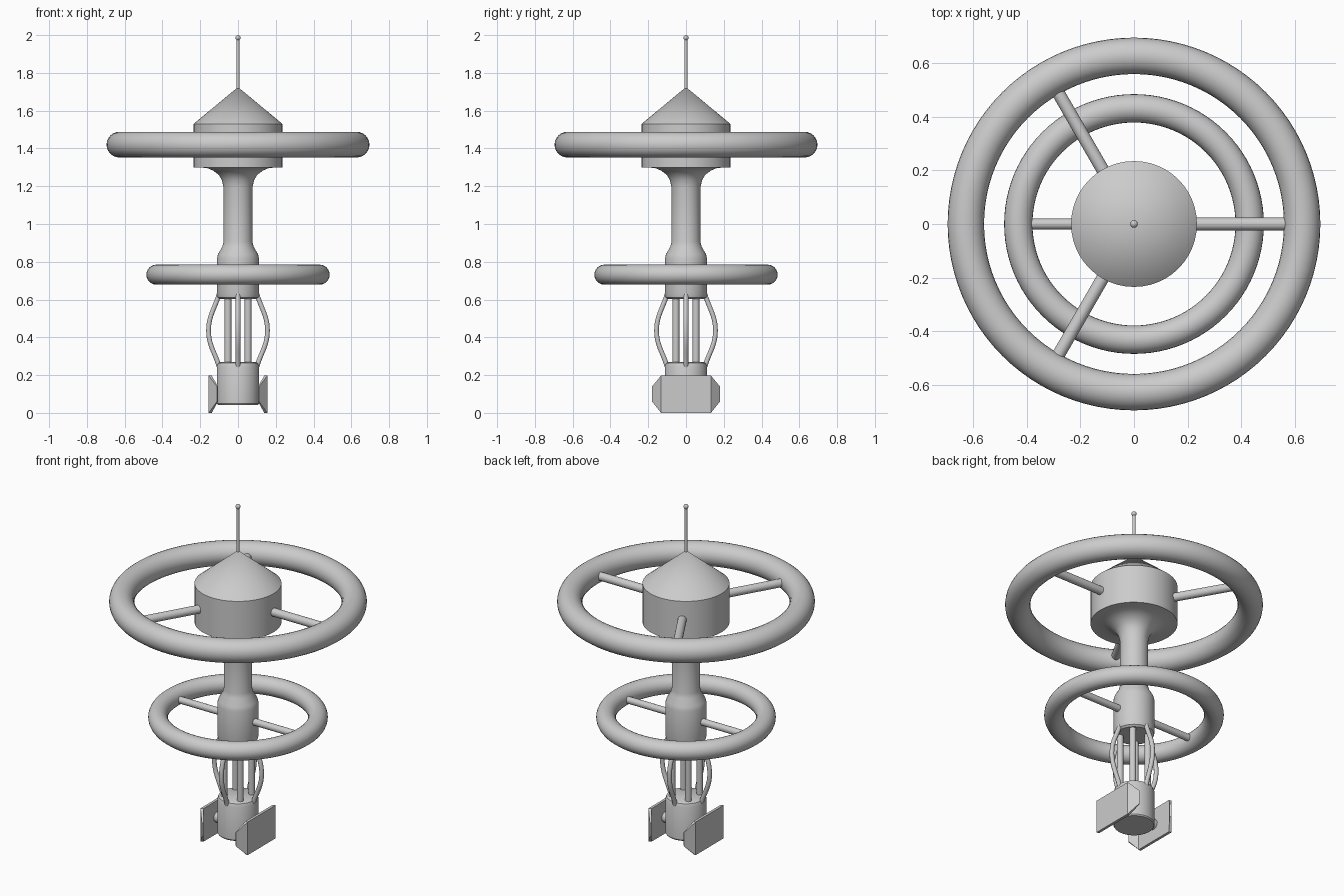
import bpy, bmesh
from math import cos, sin, pi, radians
from mathutils import Vector

if "Cube" in bpy.data.objects:
    bpy.data.objects.remove(bpy.data.objects["Cube"])


def finish(obj, name, angle=35):
    obj.name = name
    bpy.ops.object.select_all(action='DESELECT')
    obj.select_set(True)
    bpy.context.view_layer.objects.active = obj
    bpy.ops.object.shade_smooth_by_angle(angle=radians(angle))
    return obj


def from_bmesh(bm, name):
    mesh = bpy.data.meshes.new(name)
    bmesh.ops.recalc_face_normals(bm, faces=bm.faces[:])
    bm.to_mesh(mesh)
    bm.free()
    obj = bpy.data.objects.new(name, mesh)
    bpy.context.collection.objects.link(obj)
    return finish(obj, name)


def lathe(name, profile, n=48):
    """Spin an (r, z) profile around the z axis; r = 0 closes an end."""
    bm = bmesh.new()
    vs = [bm.verts.new((r, 0, z)) for r, z in profile]
    es = [bm.edges.new(p) for p in zip(vs, vs[1:])]
    bmesh.ops.spin(bm, geom=vs + es, cent=(0, 0, 0), axis=(0, 0, 1),
                   angle=2 * pi, steps=n, use_merge=True)
    bmesh.ops.remove_doubles(bm, verts=bm.verts[:], dist=1e-5)
    return from_bmesh(bm, name)


def rod(name, a, b, r, n=20):
    a, b = Vector(a), Vector(b)
    bpy.ops.mesh.primitive_cylinder_add(vertices=n, radius=r, depth=(b - a).length, location=(a + b) / 2)
    obj = bpy.context.object
    obj.rotation_euler = (b - a).to_track_quat('Z', 'Y').to_euler()
    return finish(obj, name)


def ring(name, major, minor, z):
    bpy.ops.mesh.primitive_torus_add(major_radius=major, minor_radius=minor, location=(0, 0, z),
                                     major_segments=96, minor_segments=24)
    return finish(bpy.context.object, name, 60)


def polar(r, deg, z):
    return (r * cos(radians(deg)), r * sin(radians(deg)), z)


# Head with conical roof, flared neck and thicker lower collar
lathe("body", [(0, 1.725), (0.235, 1.53), (0.235, 1.30), (0.165, 1.297), (0.13, 1.282),
               (0.102, 1.26), (0.085, 1.232), (0.077, 1.195), (0.077, 0.905), (0.083, 0.88),
               (0.106, 0.84), (0.112, 0.815), (0.112, 0.63), (0.108, 0.612), (0.097, 0.603), (0, 0.603)])

# Antenna with ball tip
rod("antenna", (0, 0, 1.70), (0, 0, 1.985), 0.008, 12)
bpy.ops.mesh.primitive_uv_sphere_add(segments=16, ring_count=10, radius=0.014, location=(0, 0, 1.986))
finish(bpy.context.object, "antenna_tip")

# Large ring with three spokes, small ring with two
ring("large_ring", 0.628, 0.068, 1.42)
for i in range(3):
    rod(f"large_spoke_{i}", polar(0.2, i * 120, 1.42), polar(0.6, i * 120, 1.42), 0.024)
ring("small_ring", 0.432, 0.053, 0.732)
for i in range(2):
    rod(f"small_spoke_{i}", polar(0.09, i * 180, 0.732), polar(0.41, i * 180, 0.732), 0.02)

# Cage: four bowed ribs outside, four straight rods inside
for i in range(4):
    curve = bpy.data.curves.new("cage_rib", 'CURVE')
    curve.dimensions = '3D'
    curve.bevel_depth = 0.013
    curve.bevel_resolution = 3
    curve.use_fill_caps = True
    spline = curve.splines.new('BEZIER')
    spline.bezier_points.add(2)
    for p, (r, z) in zip(spline.bezier_points, [(0.10, 0.63), (0.156, 0.435), (0.10, 0.245)]):
        p.co = polar(r, i * 90, z)
        p.handle_left_type = p.handle_right_type = 'AUTO'
    bpy.context.collection.objects.link(bpy.data.objects.new(f"cage_rib_{i}", curve))
    rod(f"cage_rod_{i}", polar(0.075, 45 + i * 90, 0.26), polar(0.075, 45 + i * 90, 0.61), 0.018)

# Bottom hub
lathe("hub", [(0, 0.27), (0.092, 0.27), (0.105, 0.263), (0.112, 0.245), (0.112, 0.05), (0.107, 0.043), (0, 0.043)])

# Two folded plates whose chamfered ends bend in towards the hub
for s, side in ((1, "right"), (-1, "left")):
    bm = bmesh.new()
    columns = [(0.112, -0.18, 0.06, 0.14), (0.155, -0.132, 0.003, 0.197),
               (0.155, 0.132, 0.003, 0.197), (0.112, 0.18, 0.06, 0.14)]
    lo, hi, lo_in, hi_in = [], [], [], []
    for x, y, z0, z1 in columns:
        yi = y * 0.96
        xi = x - 0.016 if abs(y) < 0.15 else x - 0.006
        for lst, px, py, pz in ((lo, x, y, z0), (hi, x, y, z1), (lo_in, xi, yi, z0), (hi_in, xi, yi, z1)):
            lst.append(bm.verts.new((s * px, py, pz - 0.003 if pz < 0.05 else pz)))
    loop = [lo, hi, hi_in, lo_in]
    for i in range(3):
        for a, b in zip(loop, loop[1:] + loop[:1]):
            bm.faces.new((a[i], a[i + 1], b[i + 1], b[i]))
    for i in (0, 3):
        bm.faces.new([c[i] for c in loop])
    from_bmesh(bm, f"{side}_plate")
    # Short mount joining plate and hub
    rod(f"{side}_plate_mount", (s * 0.09, 0, 0.1), (s * 0.145, 0, 0.1), 0.03)
